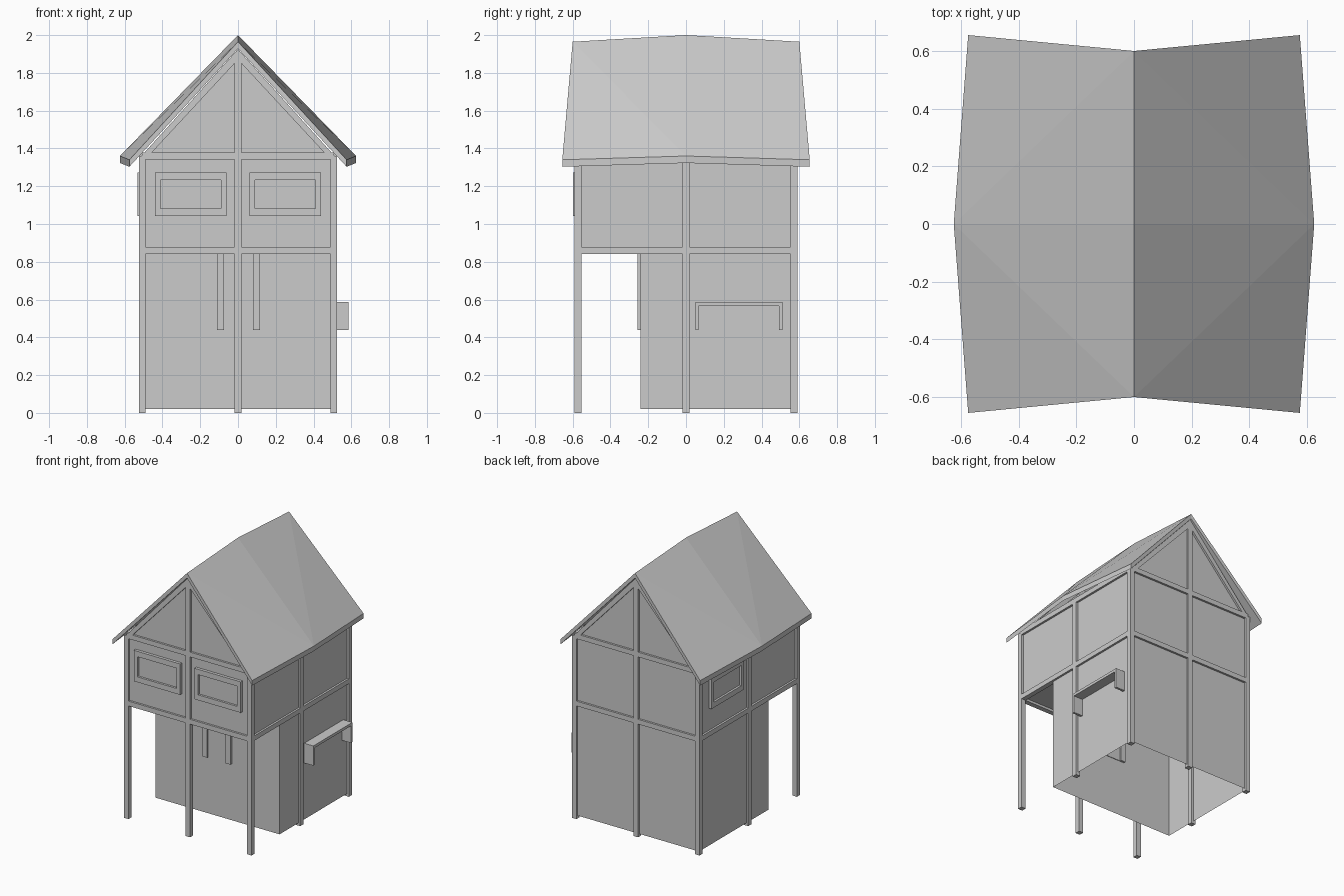
import bpy, bmesh
from mathutils import Vector

if "Cube" in bpy.data.objects:
    bpy.data.objects.remove(bpy.data.objects["Cube"])


def mesh_object(name, verts, faces):
    me = bpy.data.meshes.new(name)
    bm = bmesh.new()
    vs = [bm.verts.new(v) for v in verts]
    for f in faces:
        bm.faces.new([vs[i] for i in f])
    bmesh.ops.recalc_face_normals(bm, faces=bm.faces)
    bm.to_mesh(me)
    bm.free()
    ob = bpy.data.objects.new(name, me)
    bpy.context.collection.objects.link(ob)
    return ob


HEX = [(0, 1, 2, 3), (7, 6, 5, 4), (0, 4, 5, 1), (1, 5, 6, 2), (2, 6, 7, 3), (3, 7, 4, 0)]


def box(name, x0, x1, y0, y1, z0, z1):
    return mesh_object(name, [(x, y, z) for z in (z0, z1)
                              for x, y in ((x0, y0), (x1, y0), (x1, y1), (x0, y1))], HEX)


WX, WY = 0.51, 0.575      # wall planes
PX, PY = 0.507, 0.572     # post centres
H = 0.018                 # half post thickness
FLOOR = 0.86

# Walls: stepped side profile extruded across, open at the bottom and top
prof = [(WY, 0.02), (WY, 1.37), (-WY, 1.37), (-WY, FLOOR), (-0.24, FLOOR), (-0.24, 0.02)]
n = len(prof)
verts = [(sx * WX, y, z) for sx in (-1, 1) for y, z in prof]
faces = [(i, i + 1, n + i + 1, n + i) for i in (0, 2, 3, 4)]
faces += [tuple(range(n)), tuple(range(2 * n - 1, n - 1, -1))]
mesh_object("house_walls", verts, faces)

for side, s in (("front", -1), ("back", 1)):
    # Gable wall and the two rafters framing it
    y = s * WY
    mesh_object(side + "_gable_wall", [(-WX, y, 1.36), (WX, y, 1.36), (0, y, 1.91)], [(0, 1, 2)])
    ya, yb = s * PY - H, s * PY + H
    for sx, label in ((-1, "left"), (1, "right")):
        sec = [(0, 1.925), (0, 1.87), (sx * 0.487, 1.345), (sx * 0.525, 1.345)]
        mesh_object(f"{side}_{label}_rafter", [(x, yy, z) for yy in (ya, yb) for x, z in sec], HEX)
    # Centre post up to the ridge, and cross beams
    box(side + "_centre_post", -H, H, ya, yb, 0, 1.89)
    for z, label in ((FLOOR, "floor"), (1.36, "eave")):
        box(f"{side}_{label}_beam", -PX, PX, ya, yb, z - H, z + H)

for sx, side in ((-1, "left"), (1, "right")):
    # Side posts and beams
    for yc, label in ((-PY, "front"), (0, "middle"), (PY, "back")):
        box(f"{side}_{label}_post", sx * PX - H, sx * PX + H, yc - H, yc + H, 0, 1.36)
    for z, label in ((FLOOR, "floor"), (1.36, "eave")):
        box(f"{side}_{label}_beam", sx * PX - H, sx * PX + H, -PY, PY, z - H, z + H)

# Sagging roof: ridge and eaves kinked at the middle
top = []
for y_ridge, y_eave, x, zr, ze in ((-0.6, -0.655, 0.575, 1.965, 1.34),
                                   (0, 0, 0.625, 2.0, 1.36),
                                   (0.6, 0.655, 0.575, 1.965, 1.34)):
    top += [(-x, y_eave, ze), (0, y_ridge, zr), (x, y_eave, ze)]
verts = top + [(x, y, z - 0.037) for x, y, z in top]
tris = []
for e in (0, 2):
    tris += [(1, 3 + e, e), (1, 4, 3 + e), (7, 3 + e, 4), (7, 6 + e, 3 + e)]
faces = tris + [tuple(i + 9 for i in t) for t in tris]
rim = [0, 1, 2, 5, 8, 7, 6, 3]
faces += [(a, b, b + 9, a + 9) for a, b in zip(rim, rim[1:] + rim[:1])]
mesh_object("roof", verts, faces)


def window(name, origin, u, out):
    """Framed window centred at origin, u along the wall, out from the wall."""
    o, u, out = Vector(origin), Vector(u), Vector(out)
    def ring(hw, hh, d):
        return [o + u * a * hw + Vector((0, 0, b * hh)) + out * d
                for a, b in ((-1, -1), (1, -1), (1, 1), (-1, 1))]
    verts = ring(0.19, 0.115, -0.01) + ring(0.19, 0.115, 0.022) \
        + ring(0.16, 0.075, 0.022) + ring(0.16, 0.075, 0.006)
    faces = [(k + i, k + (i + 1) % 4, k + 4 + (i + 1) % 4, k + 4 + i)
             for k in (0, 4, 8) for i in range(4)]
    mesh_object(name, verts, faces + [(12, 13, 14, 15)])


for sx, label in ((-1, "left"), (1, "right")):
    window(f"front_{label}_window", (sx * 0.25, -WY, 1.157), (1, 0, 0), (0, -1, 0))
window("side_window", (-WX, 0.27, 1.157), (0, -1, 0), (-1, 0, 0))

# Hatch under the overhang
for x, label in ((-0.093, "left"), (0.098, "right")):
    box(f"hatch_{label}_jamb", x - 0.019, x + 0.019, -0.257, -0.225, 0.44, FLOOR)
box("hatch_panel", -0.075, 0.08, -0.246, -0.236, 0.44, FLOOR)

# Side shelf with end brackets
box("shelf_board", 0.5, 0.585, 0.05, 0.51, 0.567, 0.587)
for y, label in ((0.05, "front"), (0.493, "back")):
    box(f"shelf_{label}_bracket", 0.5, 0.585, y, y + 0.017, 0.44, 0.567)
